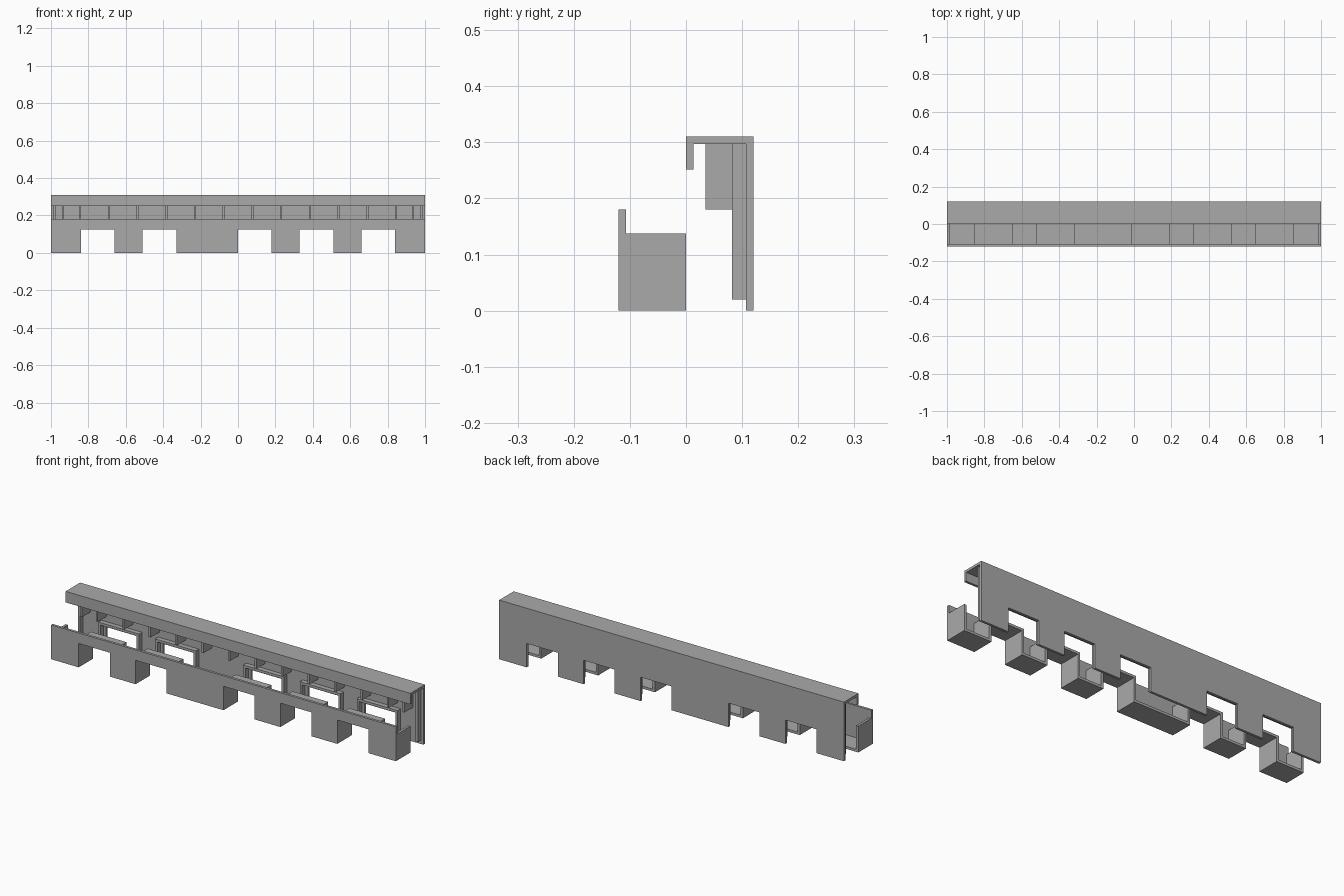
import bpy
import bmesh

cube = bpy.data.objects.get("Cube")
if cube:
    bpy.data.objects.remove(cube, do_unlink=True)

# One plain grey for everything
grey = bpy.data.materials.new("plain_grey")
grey.use_nodes = True
COLOUR = (0.4, 0.4, 0.4, 1)
grey.diffuse_color = COLOUR
grey.node_tree.nodes["Principled BSDF"].inputs["Base Color"].default_value = COLOUR

T = 0.013            # sheet thickness
HALF = 0.12          # half of the depth
HEIGHT = 0.31
NOTCH_W, NOTCH_H = 0.18, 0.125
NOTCHES = [(a, a + NOTCH_W) for a in (-0.84, -0.51, 0.0, 0.33, 0.66)]


def extrude(name, profile, axis, start, end):
    """Extrude a closed 2D profile along x (profile in yz) or y (profile in xz)."""
    bm = bmesh.new()
    place = (lambda p: (start, *p)) if axis == "x" else (lambda p: (p[0], start, p[1]))
    face = bm.faces.new([bm.verts.new(place(p)) for p in profile])
    out = bmesh.ops.extrude_face_region(bm, geom=[face])
    step = end - start
    bmesh.ops.translate(
        bm, vec=(step, 0, 0) if axis == "x" else (0, step, 0),
        verts=[v for v in out["geom"] if isinstance(v, bmesh.types.BMVert)])
    bmesh.ops.recalc_face_normals(bm, faces=bm.faces)
    mesh = bpy.data.meshes.new(name)
    bm.to_mesh(mesh)
    bm.free()
    mesh.materials.append(grey)
    obj = bpy.data.objects.new(name, mesh)
    bpy.context.collection.objects.link(obj)
    return obj


def stepped_edge(offset):
    """Lower edge running over every notch, moved inward by offset."""
    pts = [(-1 + offset, offset)]
    for a, b in NOTCHES:
        a, b, top = a - offset, b + offset, NOTCH_H + offset
        pts += [(a, offset), (a, top), (b, top), (b, offset)]
    return pts + [(1 - offset, offset)]


def notched_plate(name, top, start, end):
    return extrude(name, stepped_edge(0) + [(1, top), (-1, top)], "y", start, end)


def bar(name, x, width, z0, z1, y0, y1):
    w = width / 2
    return extrude(name, [(x - w, z0), (x + w, z0), (x + w, z1), (x - w, z1)],
                   "y", y0, y1)


# Front tray: tall front plate plus a stepped floor, open at the top and back
notched_plate("tray_front_plate", 0.18, -HALF, -HALF + T)
rim = NOTCH_H + T
skin = stepped_edge(0) + [(1, rim), (1 - T, rim)]
skin += stepped_edge(T)[::-1] + [(-1 + T, rim), (-1, rim)]
extrude("tray_stepped_floor", skin, "y", -HALF + T, 0)

# Rear cover: notched back plate with a hooked top
notched_plate("cover_back_plate", HEIGHT, HALF - T, HALF)
hook = [(HALF - T, HEIGHT), (0, HEIGHT), (0, 0.252), (T, 0.252),
        (T, HEIGHT - T), (HALF - T, HEIGHT - T)]
extrude("cover_hooked_top", hook, "x", -1, 1)

# Ribs under the hooked top
under = HEIGHT - T
rib_xs = [-0.935] + [-0.844 + 0.1535 * i for i in range(12)] + [0.935]
for i, x in enumerate(rib_xs):
    bar(f"cover_rib_{i + 1}", x, 0.011, 0.18, under, 0.035, HALF - T)

# Locating strips on the inside of the back plate
RIDGE_Y = 0.082
for side, x in (("right", -0.98), ("left", 0.98)):
    bar(f"{side}_end_strip", x, T, 0.02, under, RIDGE_Y, HALF - T)
for i, (a, b) in enumerate(NOTCHES):
    gap, outer, top = 0.015, 0.015 + T, NOTCH_H + 0.015
    arch = [(a - outer, 0.02), (a - gap, 0.02), (a - gap, top), (b + gap, top),
            (b + gap, 0.02), (b + outer, 0.02), (b + outer, top + T), (a - outer, top + T)]
    extrude(f"notch_strip_{i + 1}", arch, "y", RIDGE_Y, HALF - T)
